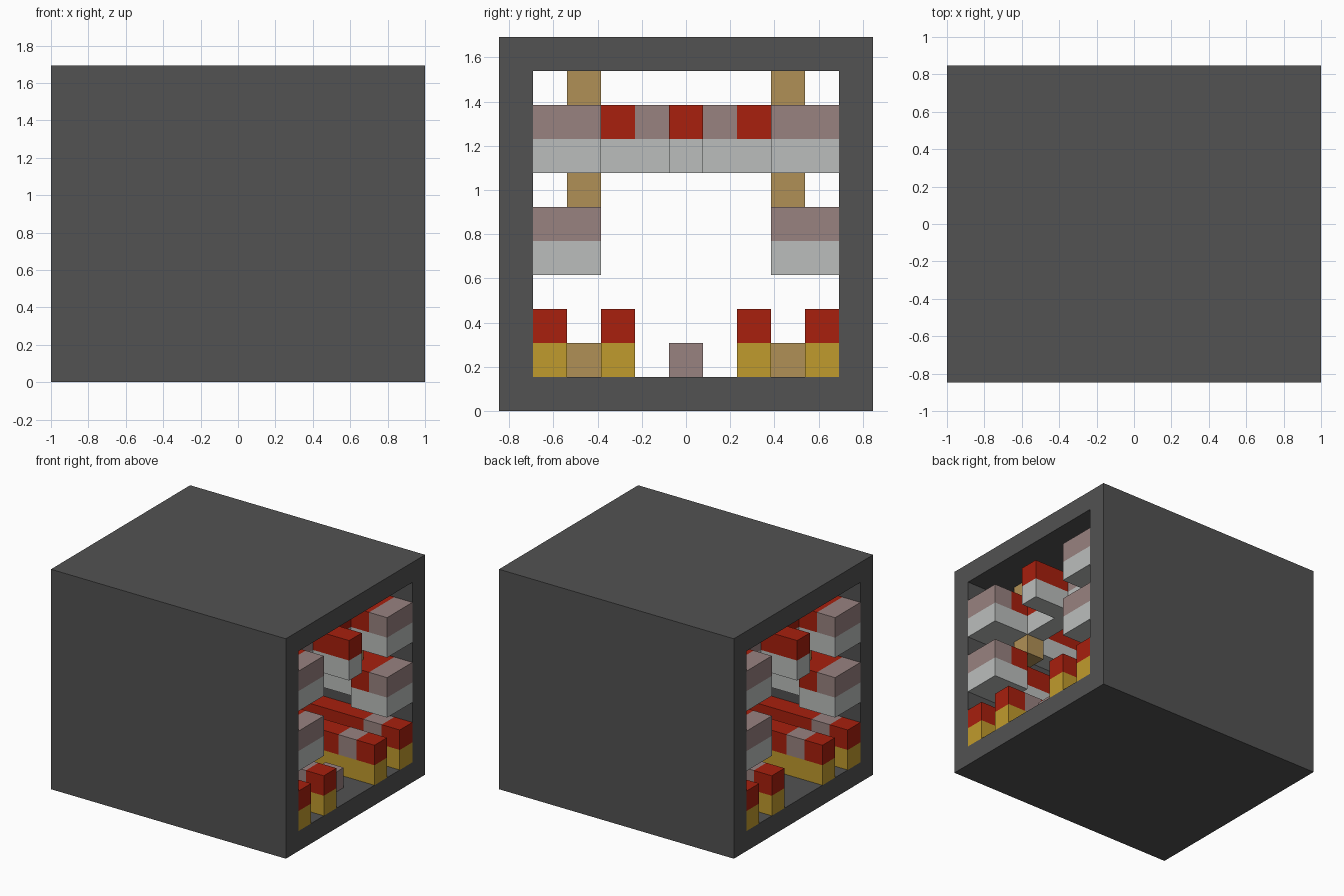
import bpy, bmesh
from mathutils import Matrix, Vector

cube = bpy.data.objects.get("Cube")
if cube:
    bpy.data.objects.remove(cube, do_unlink=True)

U = 2 / 13  # one block


def material(name, r, g, b):
    m = bpy.data.materials.new(name)
    m.use_nodes = True
    m.diffuse_color = (r, g, b, 1)
    m.node_tree.nodes["Principled BSDF"].inputs["Base Color"].default_value = (r, g, b, 1)
    return m


DARK = material("dark grey", 0.084, 0.084, 0.084)
RED = material("red", 0.392, 0.014, 0.004)
YELLOW = material("yellow", 0.527, 0.328, 0.026)
GREY = material("light grey", 0.497, 0.515, 0.504)
PINK = material("dusty pink", 0.314, 0.223, 0.216)
TAN = material("tan", 0.434, 0.279, 0.093)


def finish(name, mat, bm):
    bmesh.ops.recalc_face_normals(bm, faces=bm.faces)
    mesh = bpy.data.meshes.new(name)
    bm.to_mesh(mesh)
    bm.free()
    mesh.materials.append(mat)
    obj = bpy.data.objects.new(name, mesh)
    bpy.context.collection.objects.link(obj)


def blocks(name, mat, x, y, z, mirror_x=True, mirror_y=True):
    """Box given by ranges in blocks, repeated on the mirrored sides."""
    bm = bmesh.new()
    size = Vector((x[1] - x[0], y[1] - y[0], z[1] - z[0])) * U
    for sx in (1, -1) if mirror_x else (1,):
        for sy in (1, -1) if mirror_y else (1,):
            centre = Vector((sx * sum(x), sy * sum(y), sum(z))) * U / 2
            place = Matrix.Translation(centre) @ Matrix.Diagonal(size).to_4x4()
            bmesh.ops.create_cube(bm, size=1, matrix=place)
    finish(name, mat, bm)


# Square tube open at both ends
bm = bmesh.new()
rings = []
for half in (5.5, 4.5):
    rings.append([bm.verts.new((-6.5 * U, sy * half * U, (5.5 + sz * half) * U))
                  for sy, sz in ((-1, -1), (1, -1), (1, 1), (-1, 1))])
outer, inner = rings
for k in range(4):
    n = (k + 1) % 4
    bm.faces.new((outer[k], outer[n], inner[n], inner[k]))
ext = bmesh.ops.extrude_face_region(bm, geom=list(bm.faces), use_keep_orig=True)
moved = [g for g in ext["geom"] if isinstance(g, bmesh.types.BMVert)]
bmesh.ops.translate(bm, verts=moved, vec=(2, 0, 0))
finish("outer_shell", DARK, bm)

WALL, INNER, BOTH = (3.5, 4.5), (2.5, 3.5), (2.5, 4.5)
END, NEXT, FRAME = (5.5, 6.5), (4.5, 5.5), (3.5, 4.5)
LONG, MIDDLE = (-6.5, 6.5), (-4.5, 4.5)

# Low benches on the floor
for label, y in (("outer", WALL), ("inner", (1.5, 2.5))):
    blocks(label + "_bench_base", YELLOW, LONG, y, (1, 2), mirror_x=False)
    blocks(label + "_bench_end", RED, END, y, (2, 3))
    blocks(label + "_bench_band", PINK, NEXT, y, (2, 3))
    blocks(label + "_bench_top", RED, MIDDLE, y, (2, 3), mirror_x=False)

# Two wall shelves, deeper near the openings
for label, z in (("lower", 4), ("upper", 7)):
    low, high = (z, z + 1), (z + 1, z + 2)
    blocks(label + "_shelf_end_base", GREY, (4.5, 6.5), BOTH, low)
    blocks(label + "_shelf_end_top", PINK, END, BOTH, high)
    blocks(label + "_shelf_band", RED, NEXT, BOTH, high)
    blocks(label + "_shelf_base", GREY, MIDDLE, WALL, low, mirror_x=False)
    blocks(label + "_shelf_top", RED, MIDDLE, WALL, high, mirror_x=False)

# Overhead beam along the middle
blocks("centre_beam_base", GREY, LONG, (-0.5, 0.5), (7, 8), False, False)
blocks("centre_beam_top", RED, LONG, (-0.5, 0.5), (8, 9), False, False)

# Cross frames joining the beam to the upper shelves
blocks("cross_frame_base", GREY, FRAME, (0.5, 3.5), (7, 8))
blocks("cross_frame_inner_top", PINK, FRAME, (0.5, 1.5), (8, 9))
blocks("cross_frame_outer_top", RED, FRAME, (1.5, 3.5), (8, 9))

# Tan posts beside the walls
for label, z in (("floor", 1), ("middle", 6), ("ceiling", 9)):
    blocks(label + "_post", TAN, FRAME, INNER, (z, z + 1))

# Single block on the floor
blocks("floor_block", PINK, NEXT, (-0.5, 0.5), (1, 2), False, False)
